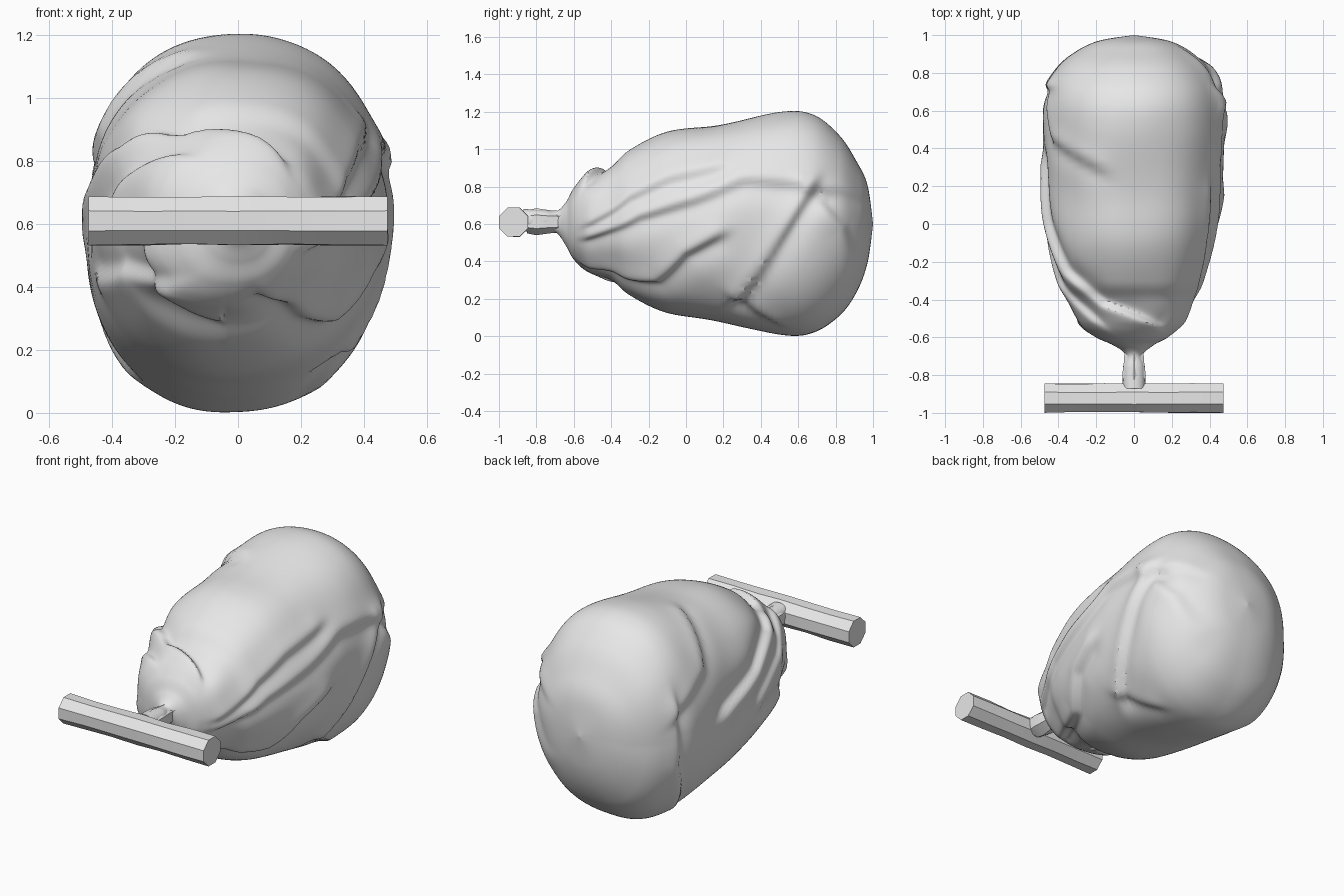
import bpy, bmesh, math, random
from mathutils import Vector, noise

random.seed(4)
if "Cube" in bpy.data.objects:
    bpy.data.objects.remove(bpy.data.objects["Cube"], do_unlink=True)

grey = bpy.data.materials.new("plain grey")
grey.use_nodes = True
grey.diffuse_color = (0.8, 0.8, 0.8, 1)
grey.node_tree.nodes["Principled BSDF"].inputs["Base Color"].default_value = (0.8, 0.8, 0.8, 1)


def finish(name, bm, angle):
    """Turn a bmesh into a named, shaded object."""
    bmesh.ops.recalc_face_normals(bm, faces=bm.faces)
    mesh = bpy.data.meshes.new(name)
    bm.to_mesh(mesh)
    bm.free()
    mesh.materials.append(grey)
    obj = bpy.data.objects.new(name, mesh)
    bpy.context.collection.objects.link(obj)
    bpy.ops.object.select_all(action="DESELECT")
    obj.select_set(True)
    bpy.context.view_layer.objects.active = obj
    bpy.ops.object.shade_smooth_by_angle(angle=math.radians(angle))


def loft(rings):
    """Skin a list of equal point rings and cap both ends."""
    bm = bmesh.new()
    loops = [[bm.verts.new(p) for p in ring] for ring in rings]
    n = len(loops[0])
    for a, b in zip(loops, loops[1:]):
        for i in range(n):
            j = (i + 1) % n
            bm.faces.new((a[i], a[j], b[j], b[i]))
    bm.faces.new(loops[0])
    bm.faces.new(loops[-1])
    return bm


def smooth_stations(stations, steps):
    """Catmull-Rom interpolation through the body stations."""
    pts = [Vector(s) for s in stations]
    pts = [pts[0]] + pts + [pts[-1]]
    out = []
    for a, b, c, d in zip(pts, pts[1:], pts[2:], pts[3:]):
        for k in range(steps):
            t = k / steps
            out.append(0.5 * (2 * b + (c - a) * t + (2 * a - 5 * b + 4 * c - d) * t ** 2
                              + (3 * b - a - 3 * c + d) * t ** 3))
    return out + [pts[-1]]


def clamp(v, low=0, high=1):
    return max(low, min(high, v))


# Body stations from neck to rounded base: y, half width, half height, centre z
STATIONS = [
    (-.87, .06, .06, .62), (-.76, .058, .055, .62), (-.69, .048, .06, .61),
    (-.64, .11, .12, .6), (-.6, .19, .19, .6), (-.53, .27, .255, .605),
    (-.4, .335, .305, .61), (-.3, .38, .385, .61), (-.1, .435, .48, .61),
    (.15, .47, .525, .605), (.5, .48, .597, .602), (.68, .47, .585, .6),
    (.82, .41, .485, .59), (.91, .31, .355, .585), (.97, .185, .21, .6),
    (1, .002, .002, .6),
]

# Cloth folds: height, then points of (y, degrees around the body from +x, upwards)
FOLDS = [
    (.03, (.68, 18), (.3, 23), (.05, 13), (-.25, 3), (-.5, -17)),
    (.025, (.15, 32), (-.1, 27), (-.3, 19), (-.5, 0)),
    (.04, (.15, -10), (0, -20), (-.15, -42), (-.5, -62)),
    (.035, (.68, 18), (.5, -10), (.28, -46)),
    (.02, (.45, -58), (.28, -46)),
    (.025, (.68, 18), (.85, 0), (.93, -30)),
    (.02, (.9, 25), (.7, 18)),
    (.04, (.3, 178), (0, 166), (-.25, 146), (-.42, 115), (-.53, 60)),
    (.025, (-.05, 185), (-.3, 168), (-.5, 130)),
    (.025, (.3, 115), (.45, 152), (.7, 165)),
    (.025, (.72, 162), (.72, 195), (.6, 225)),
    (.03, (-.1, 200), (-.35, 205), (-.52, 225)),
    (.025, (-.4, 262), (-.48, 230), (-.5, 205)),
]


def unrolled_folds(radius):
    """Fold segments laid flat for a ring of the given radius."""
    result = []
    for height, *path in FOLDS:
        pts = [Vector((y, math.radians(deg) * radius)) for y, deg in path]
        result.append((height, [(a, b - a, (b - a).length) for a, b in zip(pts, pts[1:])]))
    return result


def fold_height(p, folds):
    """Raised lip on one side of each fold dropping to a groove on the other."""
    total = 0
    for height, segments in folds:
        best, side = 9, 0
        for a, ab, size in segments:
            ap = p - a
            t = clamp(ap.dot(ab) / size ** 2)
            dist = (ap - ab * t).length
            if dist < best:
                best = dist
                side = (ab.x * ap.y - ab.y * ap.x) / size
        if best < .2:
            total -= .65 * height * math.tanh(side / .018) * math.exp(-(best / .075) ** 2)
    return clamp(total, -.03, .03)


# Stuffed cloth body, gathered into the neck
SIDES = 180
POWER = 2.22
rings = []
for y, w, h, cz in smooth_stations(STATIONS, 11):
    ring = []
    fade = clamp((y + .64) / .12) * clamp((1 - y) / .12)
    radius = min(.45, w)
    folds = unrolled_folds(radius)
    gathered = clamp((y + .66) / .1) * clamp((.2 - y) / .6)
    for i in range(SIDES):
        ang = -math.pi / 2 + 2 * math.pi * i / SIDES
        c, s = math.cos(ang), math.sin(ang)
        r = (abs(c) ** POWER + abs(s) ** POWER) ** (-1 / POWER)
        lump = .012 * noise.noise(Vector((c * 1.6, y * 3, s * 1.6)))
        out = fade * (fold_height(Vector((y, ang * radius)), folds) + lump) if fade > 0 else 0
        # the body leans toward -x near the gathered end and underneath
        lean = -.02 * gathered - .025 * fade * max(0, -s)
        ring.append((lean + c * (w * r + out), y, cz + s * (h * r + out)))
    rings.append(ring)
finish("cloth_body", loft(rings), 35)

# Carved wooden cross bar, eight-sided with slightly uneven facets
bar = []
for k in range(7):
    x = -.475 + .95 * k / 6
    ring = []
    for i in range(8):
        a = math.radians(22.5 + 45 * i)
        r = .084 + (random.uniform(-.006, .002) if 0 < k < 6 else 0)
        ring.append((x, -.922 + r * math.cos(a), .61 + r * math.sin(a)))
    bar.append(ring)
finish("cross_bar", loft(bar), 40)

# Faceted cord wrapped around the neck
cord = []
for y, r in ((-.85, .062), (-.8, .072), (-.73, .062), (-.68, .058), (-.645, .09)):
    cord.append([(r * math.cos(math.radians(30 + 60 * i)), y,
                  .612 + r * math.sin(math.radians(30 + 60 * i))) for i in range(6)])
finish("neck_binding", loft(cord), 25)
